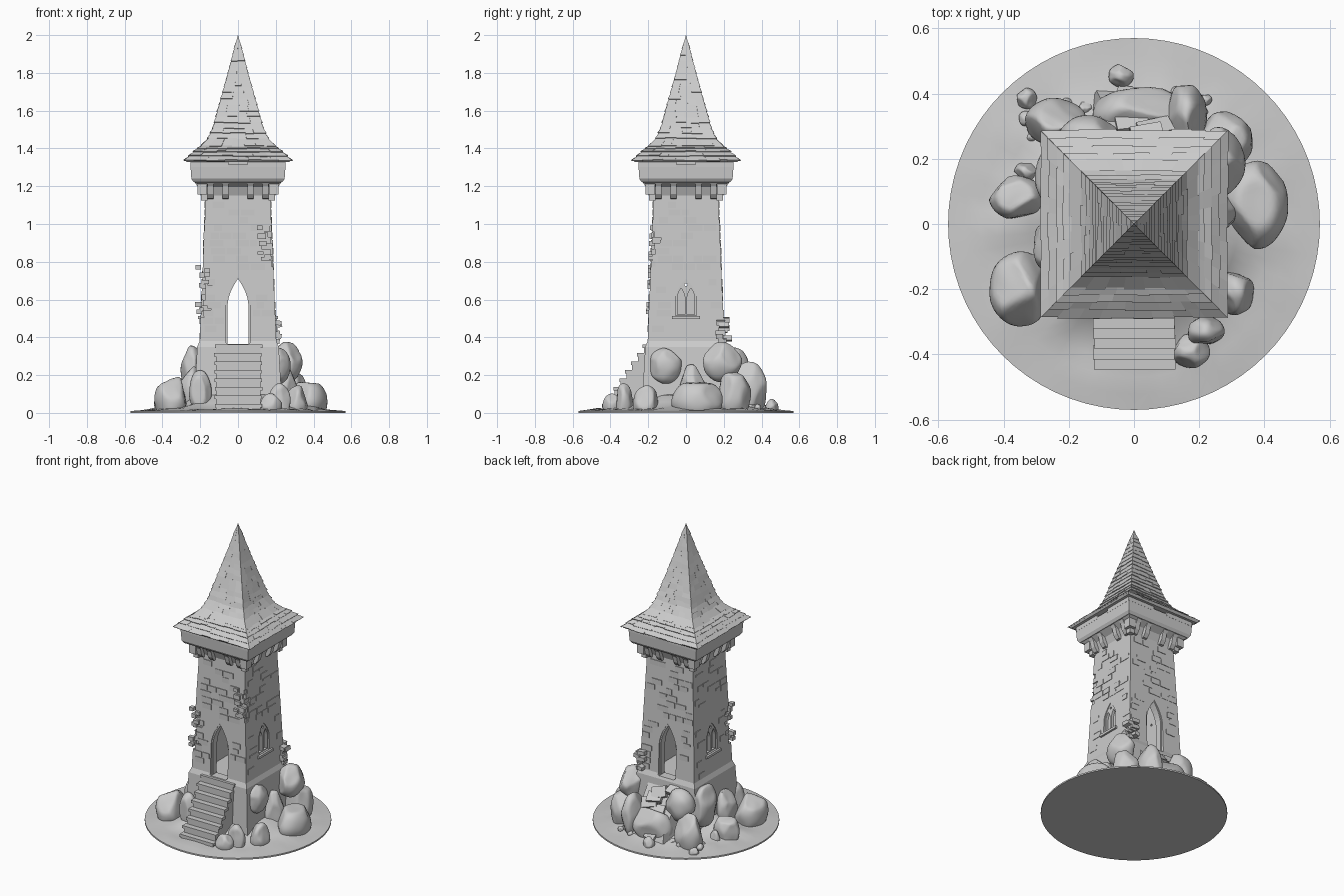
import bpy, bmesh, math, random
from mathutils import Matrix, Vector, noise

if "Cube" in bpy.data.objects:
    bpy.data.objects.remove(bpy.data.objects["Cube"])

random.seed(4)
R = random.uniform


def finish(bm, name, smooth=None):
    bmesh.ops.recalc_face_normals(bm, faces=bm.faces)
    me = bpy.data.meshes.new(name)
    bm.to_mesh(me)
    bm.free()
    ob = bpy.data.objects.new(name, me)
    bpy.context.collection.objects.link(ob)
    if smooth:
        bpy.ops.object.select_all(action='DESELECT')
        ob.select_set(True)
        bpy.context.view_layer.objects.active = ob
        bpy.ops.object.shade_smooth_by_angle(angle=math.radians(smooth))
    return ob


def turn(k):
    return Matrix.Rotation(k * math.pi / 2, 4, 'Z')


def hexa(bm, pts):
    """Closed block from bottom four and top four corners."""
    v = [bm.verts.new(p) for p in pts]
    for f in ((0, 1, 2, 3), (4, 5, 6, 7), (0, 1, 5, 4), (1, 2, 6, 5), (2, 3, 7, 6), (3, 0, 4, 7)):
        bm.faces.new([v[i] for i in f])


def box(bm, c, s, m=Matrix(), tilt=Matrix()):
    q = [(-1, -1), (1, -1), (1, 1), (-1, 1)]
    hexa(bm, [m @ (Vector(c) + tilt @ Vector((x * s[0] / 2, y * s[1] / 2, z * s[2] / 2)))
              for z in (-1, 1) for x, y in q])


def square_loft(bm, prof):
    """Stack of square rings given as (half width, height)."""
    rings = [[bm.verts.new((x * h, y * h, z)) for x, y in ((-1, -1), (1, -1), (1, 1), (-1, 1))]
             for h, z in prof]
    bm.faces.new(rings[0])
    bm.faces.new(rings[-1])
    for a, b in zip(rings, rings[1:]):
        for i in range(4):
            bm.faces.new((a[i], a[(i + 1) % 4], b[(i + 1) % 4], b[i]))


def arch(hw, z0, zs, za, c=0):
    """Pointed arch outline."""
    side = [(hw * (1 - (i / 6) ** 1.8), zs + (za - zs) * i / 6) for i in range(7)]
    pts = [(-hw, z0), (hw, z0)] + side + [(-u, z) for u, z in side[-2::-1]]
    return [(u + c, z) for u, z in pts]


def prism(bm, pts, d0, d1, m=Matrix()):
    a, b = ([bm.verts.new(m @ Vector((u, d, z))) for u, z in pts] for d in (d0, d1))
    bm.faces.new(a)
    bm.faces.new(b)
    n = len(pts)
    for i in range(n):
        bm.faces.new((a[i], a[(i + 1) % n], b[(i + 1) % n], b[i]))


def wall(z):
    return 0.203 - (z - 0.38) * 0.042


def cut(ob, build):
    bm = bmesh.new()
    build(bm)
    c = finish(bm, "cutter")
    c.hide_render = True
    mod = ob.modifiers.new("cut", 'BOOLEAN')
    mod.operation, mod.object, mod.solver = 'DIFFERENCE', c, 'EXACT'
    bpy.context.view_layer.objects.active = ob
    bpy.ops.object.modifier_apply(modifier=mod.name)
    bpy.data.objects.remove(c)


# Round ground base with a low uneven mound
bm = bmesh.new()
N, rings = 72, []
for r, z in ((0.57, 0), (0.57, 0.01), (0.52, 0.014), (0.47, 0.02), (0.42, 0.025), (0.37, 0.035), (0.32, 0.055), (0.27, 0.09), (0.2, 0.11)):
    ring = []
    for i in range(N):
        p = Vector((r * math.cos(i * math.tau / N), r * math.sin(i * math.tau / N), z))
        if r < 0.55:
            p.z += noise.noise(p * 9) * min(0.02, (0.57 - r) * 0.12)
        ring.append(bm.verts.new(p))
    rings.append(ring)
for a, b in zip(rings, rings[1:]):
    for i in range(N):
        bm.faces.new((a[i], a[(i + 1) % N], b[(i + 1) % N], b[i]))
bm.faces.new(rings[0])
bm.faces.new(rings[-1])
finish(bm, "ground_base", 40)

# Tower shaft with plinth and flared head
bm = bmesh.new()
square_loft(bm, [(0.235, 0.01), (0.216, 0.35), (0.203, 0.38), (wall(1.15), 1.15), (0.19, 1.195), (0.235, 1.225)])
tower = finish(bm, "tower_shaft")
cut(tower, lambda b: square_loft(b, [(0.15, 0.36), (0.125, 1.1)]))
cut(tower, lambda b: prism(b, arch(0.055, 0.366, 0.57, 0.71), -0.4, 0.4))
for k in (0, 2):
    cut(tower, lambda b: prism(b, arch(0.064, 0.37, 0.57, 0.725), -0.4, -0.187, turn(k)))
for k in (1, 3):  # twin blind lancet windows
    cut(tower, lambda b: prism(b, arch(0.055, 0.515, 0.61, 0.71), -0.4, -0.185, turn(k)))
    for c in (-0.026, 0.026):
        cut(tower, lambda b: prism(b, arch(0.02, 0.52, 0.61, 0.66, c), -0.4, -0.168, turn(k)))
cut(tower, lambda b: prism(b, [(0.008 * math.cos(i), 0.678 + 0.008 * math.sin(i)) for i in
                              [j * math.tau / 8 for j in range(8)]], -0.4, 0.4, turn(1)))


def chips(sx, z0, n):
    def build(b):
        for i in range(n):
            z, w, d = z0 + i * 0.031, R(0.015, 0.06), R(0.006, 0.018)
            box(b, (sx * wall(z), -wall(z), z), (w * 2 if i % 2 else d * 2, d * 2 if i % 2 else w * 2, 0.029))
    return build


# Broken masonry on two front corners
cut(tower, chips(1, 0.79, 7))
cut(tower, chips(-1, 0.52, 8))

# Slightly raised bricks on all four walls
bm = bmesh.new()
for k in range(4):
    for row in range(18):
        z = 0.405 + row * 0.041
        u = -wall(z) + R(0.0, 0.05)
        while u < wall(z) - 0.06:
            w = R(0.045, 0.085)
            w = min(w, wall(z) - u)
            c = u + w / 2
            if R(0, 1) < 0.5 and (abs(c) > 0.07 + w / 2 or z > 0.76):
                box(bm, (c, -wall(z) + 0.002, z), (w - 0.006, R(0.008, 0.013), 0.034), turn(k))
            u += w
# Loose stones around the broken patches
for x, z0, z1 in ((0.15, 0.78, 1.0), (-0.18, 0.5, 0.78)):
    for i in range(9):
        z = R(z0, z1)
        box(bm, (x + R(-0.035, 0.02), -wall(z), z), (R(0.02, 0.045), 0.028, R(0.015, 0.03)))
finish(bm, "wall_bricks")

# Crumbling corner stones at the back right
bm = bmesh.new()
for i in range(9):
    z = 0.38 + i * 0.014
    box(bm, (0.205 + R(-0.03, 0.01), 0.205 + R(-0.03, 0.03), z), (R(0.03, 0.06), R(0.03, 0.06), 0.025),
        tilt=Matrix.Rotation(R(-0.3, 0.3), 4, 'Y'))
finish(bm, "broken_corner_stones")

# Window sills
bm = bmesh.new()
for k in (1, 3):
    box(bm, (0, -0.2, 0.505), (0.15, 0.022, 0.016), turn(k))
finish(bm, "window_sills")

# Parapet ring with merlons, then corbels below it
bm = bmesh.new()
square_loft(bm, [(0.2, 1.215), (0.235, 1.222), (0.247, 1.24), (0.252, 1.315), (0.2, 1.316)])
for k in range(4):
    for s in (-1, 1):
        box(bm, (s * 0.15, -0.237, 1.32), (0.2, 0.03, 0.035), turn(k))
square_loft(bm, [(0.22, 1.3), (0.22, 1.335)])
finish(bm, "parapet")
bm = bmesh.new()
side = [(-0.15, 1.23), (-0.235, 1.23), (-0.215, 1.2), (-0.205, 1.16), (-0.185, 1.135), (-0.15, 1.13)]
for k in range(4):
    for u in (-0.065, 0.065, -0.145, 0.145):
        m = turn(k) @ Matrix.Translation((u, 0, 0)) @ turn(-1)
        prism(bm, [(-y, z) for y, z in side], -0.016, 0.016, turn(k) @ Matrix.Translation((u, 0, 0)) @ turn(-1))
    box(bm, (-0.19, -0.19, 1.195), (0.05, 0.05, 0.08), turn(k))
    box(bm, (-0.178, -0.178, 1.145), (0.035, 0.035, 0.04), turn(k))
finish(bm, "corbels")

# Flared roof core
P = [(0.28, 1.337), (0.232, 1.382), (0.188, 1.416), (0.155, 1.455), (0.13, 1.51),
     (0.106, 1.6), (0.078, 1.7), (0.051, 1.8), (0.026, 1.9), (0.001, 2.0)]
bm = bmesh.new()
square_loft(bm, [(0.2, 1.335), (0.272, 1.328)] + P)
finish(bm, "roof_core")

# Overlapping shingles, course by course
line = []
for (h0, z0), (h1, z1) in zip(P, P[1:]):
    n = max(1, round(math.hypot(h1 - h0, z1 - z0) / 0.035))
    line += [(h0 + (h1 - h0) * i / n, z0 + (z1 - z0) * i / n) for i in range(n)]
line.append(P[-1])
bm = bmesh.new()
for (h0, z0), (h1, z1) in zip(line[:-2], line[1:-1]):
    L = math.hypot(h1 - h0, z1 - z0)
    nh, nz = (z1 - z0) / L, (h0 - h1) / L
    n = max(2, round(h0 * 2 / 0.055))
    for k in range(4):
        cuts = [-1] + [-1 + 2 * (i + R(-0.2, 0.2)) / n for i in range(1, n)] + [1]
        for a, b in zip(cuts, cuts[1:]):
            lift = R(0.004, 0.009) * (0.4 + 0.6 * min(1, h0 / 0.15))
            drop = R(0, 0.25)
            hb, zb = h0 + (h0 - h1) * drop, z0 - (z1 - z0) * drop
            row = [(hb, zb), (hb + nh * lift, zb + nz * lift), (h1 + nh * 0.001, z1 + nz * 0.001),
                   (h1 - nh * 0.004, z1 - nz * 0.004)]
            hexa(bm, [turn(k) @ Vector((f * h, -h, z)) for f in (a, b) for h, z in row])
finish(bm, "roof_shingles")

# Front staircase
bm = bmesh.new()
for i in range(8):
    y, z = -0.44 + i * 0.031, 0.045 * (i + 1)
    box(bm, (0.002, (y - 0.19) / 2, z / 2), (0.236, -0.19 - y, z))
    box(bm, (0.002 + R(-.003, .003), y + 0.015, z - 0.008), (0.25, 0.042, 0.018))
finish(bm, "front_stairs")

# Collapsed ramp and slabs at the back
bm = bmesh.new()
hexa(bm, [(-0.15, 0.18, 0), (0.16, 0.18, 0), (0.15, 0.41, 0), (-0.12, 0.42, 0),
          (-0.12, 0.18, 0.36), (0.13, 0.18, 0.36), (0.13, 0.37, 0.09), (-0.1, 0.38, 0.09)])
for i in range(9):
    t = i / 8
    box(bm, (R(-0.09, 0.09), 0.23 + 0.16 * t, 0.31 - 0.25 * t), (R(0.07, 0.15), 0.07, 0.03),
        tilt=Matrix.Rotation(R(-1.2, -0.5), 4, 'X') @ Matrix.Rotation(R(-0.4, 0.4), 4, 'Z'))
finish(bm, "back_rubble_ramp")

# Boulders: x, y, z, then half sizes
rocks = [(.37, .06, .06, .1, .13, .11), (-.35, -.2, .07, .088, .11, .12), (-.2, -.24, .11, .055, .05, .11),
         (-.36, .08, .06, .078, .065, .1), (.22, -.11, .25, .055, .08, .09), (.31, -.21, .05, .055, .065, .09),
         (.26, .19, .27, .075, .1, .1), (.28, .25, .1, .08, .09, .14), (.16, .33, .11, .06, .1, .15),
         (.02, .33, .08, .14, .09, .13), (-.24, .31, .08, .09, .07, .14), (-.14, .26, .24, .09, .07, .1),
         (-.24, .14, .22, .06, .1, .13), (-.25, -.07, .12, .06, .08, .12), (.175, -.39, .04, .055, .05, .06),
         (.22, -.33, .06, .055, .045, .09), (-.33, .385, .02, .03, .03, .03), (-.04, .455, .03, .036, .034, .04),
         (-.33, .16, .03, .035, .03, .05), (.25, .03, .12, .06, .07, .13)]
for i in range(14):
    a = math.radians(R(50, 150))
    r = R(0.36, 0.47)
    s = R(0.01, 0.024)
    rocks.append((r * math.cos(a), r * math.sin(a), 0.03, s, s, s))
bm = bmesh.new()
for x, y, z, sx, sy, sz in rocks:
    planes = [(Vector((R(-1, 1), R(-1, 1), R(-0.3, 1))).normalized(), R(0.72, 0.92)) for _ in range(7)]
    seed = Vector((R(0, 50), R(0, 50), R(0, 50)))
    made = bmesh.ops.create_icosphere(bm, subdivisions=4, radius=1)['verts']
    for v in made:
        p = v.co.copy()
        for n, d in planes:
            p -= n * max(0, p.dot(n) - d) * 0.85
        p *= 1.06 + 0.07 * noise.noise(p * 1.5 + seed)
        v.co = (x + p.x * sx, y + p.y * sy, max(0.002, z + p.z * sz))
finish(bm, "boulders", 50)
